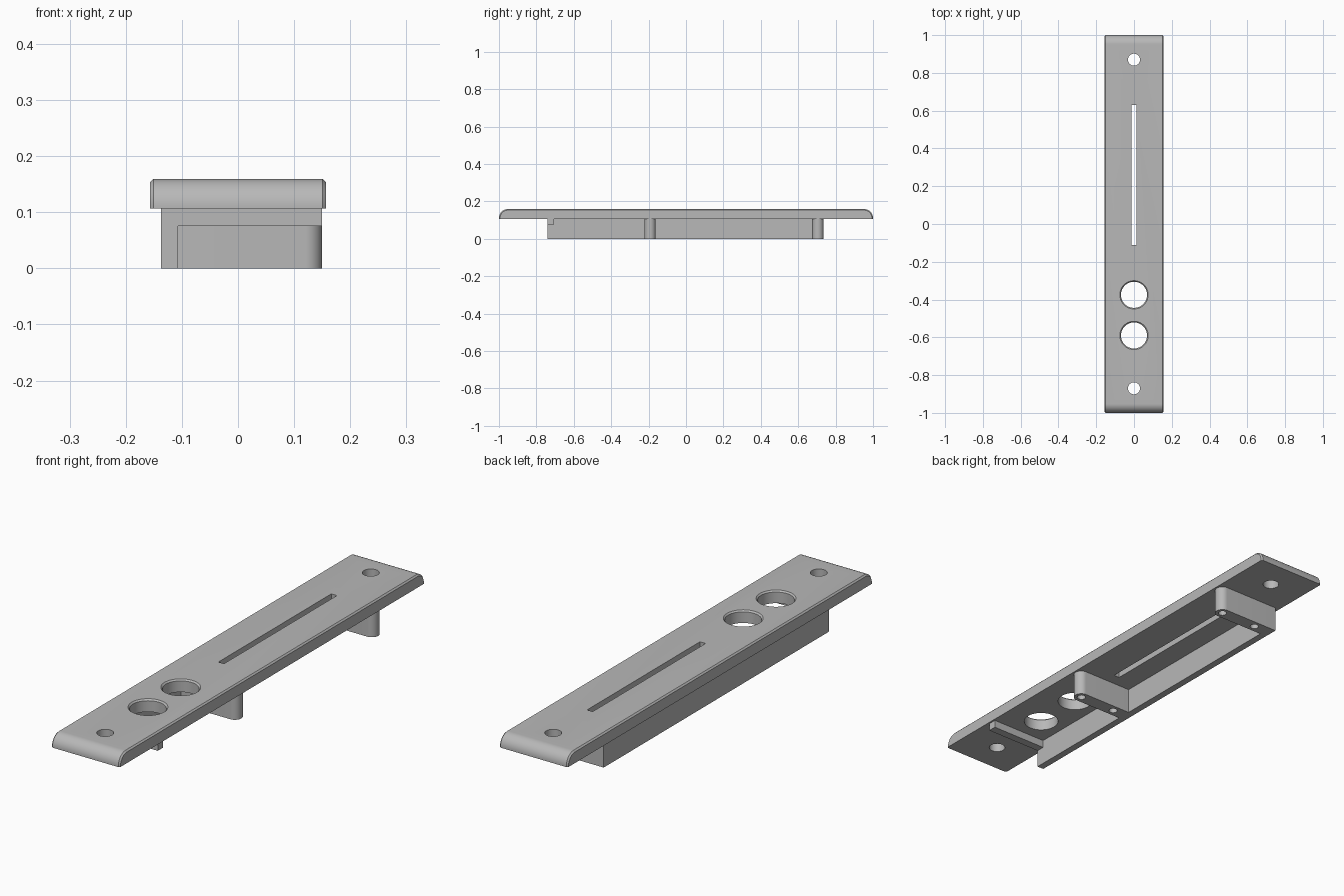
import bpy, bmesh
from math import sin, cos, pi
from mathutils import Vector

if "Cube" in bpy.data.objects:
    bpy.data.objects.remove(bpy.data.objects["Cube"])

grey = bpy.data.materials.new("plain grey")
grey.use_nodes = True
grey.diffuse_color = (0.48, 0.48, 0.48, 1)
grey.node_tree.nodes["Principled BSDF"].inputs["Base Color"].default_value = grey.diffuse_color

BASE, TOP = 0.107, 0.159      # underside and top of the plate
HALF_W = 0.157


def loft(name, sections):
    """Skin a list of matching closed sections and cap both ends."""
    bm = bmesh.new()
    rings = [[bm.verts.new(p) for p in s] for s in sections]
    for a, b in zip(rings, rings[1:]):
        for i in range(len(a)):
            j = (i + 1) % len(a)
            bm.faces.new((a[i], a[j], b[j], b[i]))
    bm.faces.new(rings[0])
    bm.faces.new(rings[-1])
    bmesh.ops.recalc_face_normals(bm, faces=bm.faces)
    mesh = bpy.data.meshes.new(name)
    bm.to_mesh(mesh)
    bm.free()
    mesh.materials.append(grey)
    ob = bpy.data.objects.new(name, mesh)
    bpy.context.collection.objects.link(ob)
    return ob


def box(name, x, y, z):
    return loft(name, [[(x[i], y[j], h) for i, j in ((0, 0), (1, 0), (1, 1), (0, 1))] for h in z])


def lathe(name, x, y, profile, steps=48):
    return loft(name, [[(x + r * cos(2 * pi * i / steps), y + r * sin(2 * pi * i / steps), z)
                        for i in range(steps)] for r, z in profile])


def activate(ob):
    bpy.ops.object.select_all(action="DESELECT")
    ob.select_set(True)
    bpy.context.view_layer.objects.active = ob


def cut(ob, cutters):
    activate(ob)
    for c in cutters:
        mod = ob.modifiers.new("cut", "BOOLEAN")
        mod.operation, mod.solver, mod.object = "DIFFERENCE", "EXACT", c
        bpy.ops.object.modifier_apply(modifier=mod.name)
        bpy.data.objects.remove(c)


def smooth(ob):
    activate(ob)
    bpy.ops.object.shade_smooth_by_angle(angle=pi / 6)


def plate_section(x, inset):
    """Side outline of the plate with quarter-round ends."""
    r, length, top = 0.048 - inset, 1 - inset, TOP - inset
    arc = [(length - r + r * cos(a), top - r + r * sin(a)) for a in (pi / 2 * i / 12 for i in range(13))]
    half = [(length, BASE)] + arc
    return [Vector((x, y, z)) for y, z in half + [(-y, z) for y, z in reversed(half)]]


# Cover plate with chamfered long edges
c = 0.006
plate = loft("cover_plate", [plate_section(x, i) for x, i in
                             ((-HALF_W, c), (c - HALF_W, 0), (HALF_W - c, 0), (HALF_W, c))])
low, high = BASE - 0.05, TOP + 0.05
cutters = [box("slot_cutter", (-0.013, 0.013), (-0.11, 0.63), (low, high))]
for y in (-0.87, 0.87):
    cutters.append(lathe("screw_cutter", 0, y, [(0.032, low), (0.032, high)]))
for y in (-0.59, -0.375):
    cutters.append(lathe("port_cutter", 0, y, [(0.069, low), (0.069, TOP - c), (0.075, TOP), (0.075, high)], 64))
cut(plate, cutters)
smooth(plate)

# Side wall and the low cross rib under the plate
box("side_wall", (-0.137, -0.107), (-0.74, 0.735), (0, BASE))
box("cross_rib", (-0.107, 0.15), (-0.74, -0.705), (0.075, BASE))

# Mounting arms with rounded free ends and blind screw holes
for label, y0, y1 in (("front", -0.222, -0.162), ("rear", 0.675, 0.735)):
    r, y = (y1 - y0) / 2, (y0 + y1) / 2
    outline = [(-0.107, y0)]
    outline += [(0.15 - r + r * cos(a), y + r * sin(a)) for a in (pi * (i / 24 - 0.5) for i in range(25))]
    outline += [(-0.107, y1)]
    arm = loft(label + "_arm", [[(px, py, z) for px, py in outline] for z in (0, BASE)])
    cut(arm, [lathe("pilot_cutter", x, y, [(0.017, -0.05), (0.017, 0.08)], 32) for x in (-0.05, 0.12)])
    smooth(arm)
